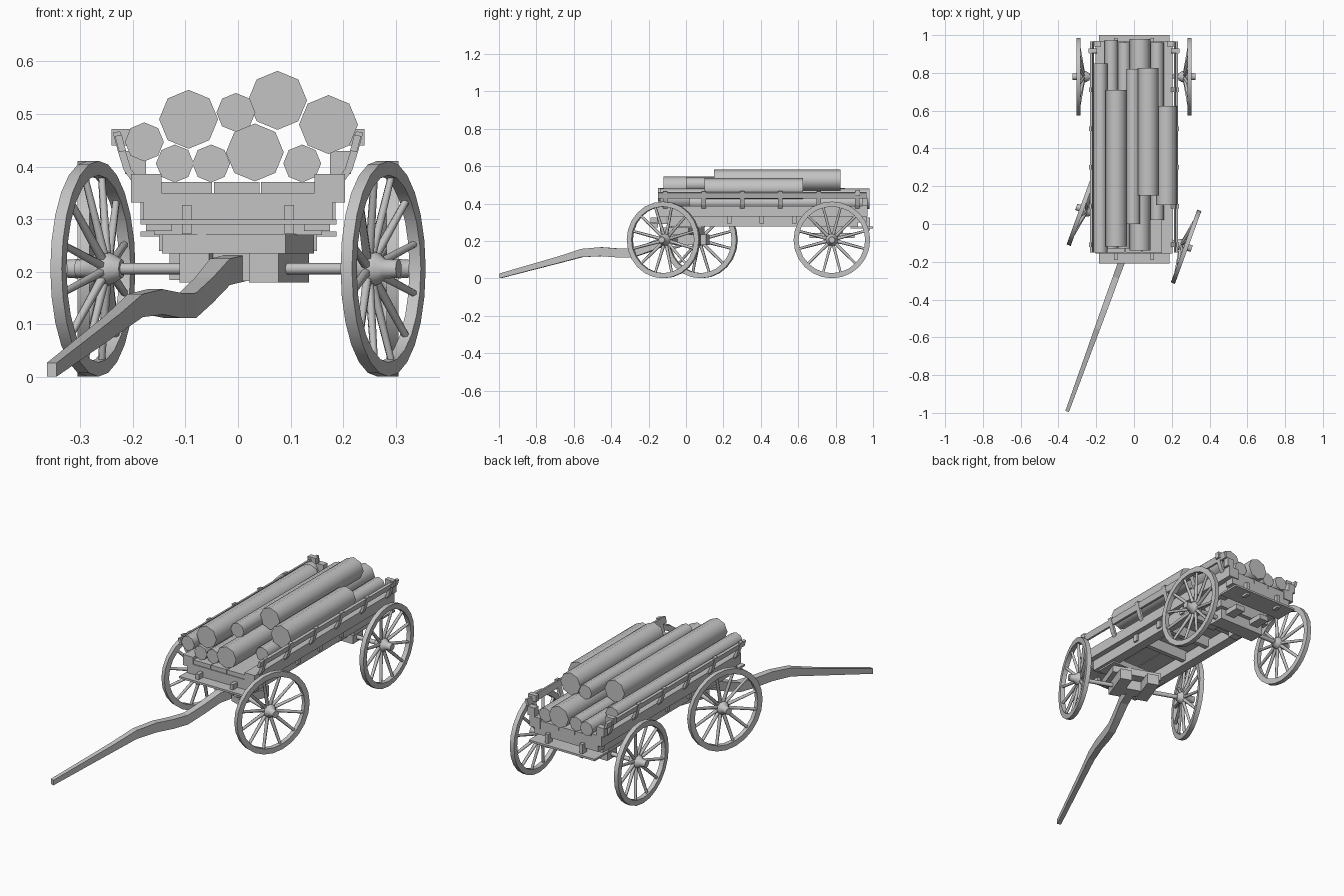
import bpy, bmesh, math
from mathutils import Matrix, Vector

cube = bpy.data.objects.get("Cube")
if cube:
    bpy.data.objects.remove(cube, do_unlink=True)

wood = bpy.data.materials.new("plain_grey_wood")
wood.use_nodes = True
GREY = (0.55, 0.55, 0.55, 1)
wood.diffuse_color = GREY
wood.node_tree.nodes["Principled BSDF"].inputs["Base Color"].default_value = GREY

# Steered front carriage: turned about its pivot
STEER = Matrix.Translation((0, -0.02, 0)) @ Matrix.Rotation(math.radians(-20), 4, 'Z')
REAR = Matrix.Translation((0, 0.78, 0))
HERE = Matrix.Identity(4)
AXLE_Z = 0.206


def finish(name, bm, matrix=HERE, smooth=None):
    bm.transform(matrix)
    bmesh.ops.recalc_face_normals(bm, faces=bm.faces)
    mesh = bpy.data.meshes.new(name)
    bm.to_mesh(mesh)
    bm.free()
    mesh.materials.append(wood)
    ob = bpy.data.objects.new(name, mesh)
    bpy.context.collection.objects.link(ob)
    if smooth:
        bpy.ops.object.select_all(action='DESELECT')
        ob.select_set(True)
        bpy.context.view_layer.objects.active = ob
        bpy.ops.object.shade_smooth_by_angle(angle=math.radians(smooth))
    return ob


def box(name, x, y, z, matrix=HERE):
    bm = bmesh.new()
    bmesh.ops.create_cube(bm, size=1)
    for v in bm.verts:
        v.co = [r[0] if c < 0 else r[1] for c, r in zip(v.co, (x, y, z))]
    return finish(name, bm, matrix)


def pair(name, x, y, z, matrix=HERE):
    box(name + "_left", x, y, z, matrix)
    box(name + "_right", (-x[1], -x[0]), y, z, matrix)


def rod(bm, a, b, r1, r2, sides):
    a, b = Vector(a), Vector(b)
    turn = (b - a).to_track_quat('Z', 'Y').to_matrix().to_4x4()
    bmesh.ops.create_cone(bm, cap_ends=True, segments=sides, radius1=r1, radius2=r2,
                          depth=(b - a).length,
                          matrix=Matrix.Translation((a + b) / 2) @ turn)


def loft(bm, rings, closed=False):
    """Skin a list of equal point rings; cap the ends unless closed."""
    loops = [[bm.verts.new(p) for p in ring] for ring in rings]
    n = len(loops[0])
    for a, b in zip(loops, loops[1:] + (loops[:1] if closed else [])):
        for i in range(n):
            j = (i + 1) % n
            bm.faces.new((a[i], a[j], b[j], b[i]))
    if not closed:
        bm.faces.new(loops[0])
        bm.faces.new(loops[-1])


def lathe(bm, profile, sides, closed=False):
    """Turn (x, radius) points around the x axis."""
    rings = []
    for x, r in profile:
        rings.append([(x, r * math.sin(i * math.tau / sides), r * math.cos(i * math.tau / sides))
                      for i in range(sides)])
    loft(bm, rings, closed)


# Dished spoked wheels
def wheel(name, side, base):
    matrix = base @ Matrix.Translation((0, 0, AXLE_Z)) @ Matrix.Rotation(0 if side > 0 else math.pi, 4, 'Z')
    bm = bmesh.new()
    lathe(bm, [(0.282, 0.205), (0.305, 0.205), (0.305, 0.178), (0.282, 0.178)], 24, True)
    finish(name + "_rim", bm, matrix, 30)
    bm = bmesh.new()
    lathe(bm, [(0.235, 0.018), (0.25, 0.027), (0.268, 0.034), (0.285, 0.03),
               (0.297, 0.019), (0.325, 0.017)], 12)
    finish(name + "_hub", bm, matrix, 40)
    bm = bmesh.new()
    for i in range(12):
        a = (i + 0.5) * math.tau / 12
        s, c = math.sin(a), math.cos(a)
        rod(bm, (0.268, 0.025 * s, 0.025 * c), (0.293, 0.182 * s, 0.182 * c), 0.009, 0.007, 6)
    finish(name + "_spokes", bm, matrix, 65)


for label, base in (("front", STEER), ("rear", REAR)):
    wheel(label + "_wheel_left", 1, base)
    wheel(label + "_wheel_right", -1, base)
    bm = bmesh.new()
    rod(bm, (-0.26, 0, AXLE_Z), (0.26, 0, AXLE_Z), 0.011, 0.011, 8)
    finish(label + "_axle", bm, base, 50)

# Front carriage
box("front_bolster", (-0.125, 0.125), (-0.08, 0.08), (0.235, 0.272), STEER)
pair("hound", (0.04, 0.1), (-0.05, 0.12), (0.18, 0.235), STEER)
box("front_axle_block", (-0.1, 0.1), (-0.03, 0.03), (0.183, 0.235), STEER)

# Bent tongue: distance, height, thickness, width
bm = bmesh.new()
rings = []
for s, z, h, w in ((-0.02, 0.21, 0.05, 0.04), (0.1, 0.2, 0.05, 0.04), (0.19, 0.165, 0.048, 0.036),
                   (0.28, 0.136, 0.048, 0.034), (0.36, 0.136, 0.048, 0.034), (0.46, 0.143, 0.048, 0.032),
                   (0.57, 0.136, 0.044, 0.03), (0.7, 0.1, 0.036, 0.026), (1.035, 0.014, 0.026, 0.02)):
    rings.append([(-w / 2, -s, z - h / 2), (w / 2, -s, z - h / 2),
                  (w / 2, -s, z + h / 2), (-w / 2, -s, z + h / 2)])
loft(bm, rings)
finish("tongue", bm, STEER)

# Rear carriage
box("rear_axle_block", (-0.13, 0.13), (0.74, 0.82), (0.185, 0.24))
box("rear_bolster", (-0.15, 0.15), (0.72, 0.84), (0.24, 0.3))
pair("rear_brace", (0.05, 0.1), (0.66, 0.9), (0.215, 0.242))

# Bed: floor planks, side beams, sills and cross pieces
for i, (a, b) in enumerate(((-0.145, -0.049), (-0.046, 0.041), (0.044, 0.145))):
    box(f"floor_plank_{i + 1}", (a, b), (-0.15, 0.965), (0.35, 0.371))
pair("side_beam", (0.145, 0.203), (-0.155, 0.97), (0.332, 0.386))
pair("sill", (0.125, 0.175), (-0.1, 0.92), (0.278, 0.335))
for y in (-0.13, 0.94):
    box("end_crosspiece", (-0.18, 0.18), (y - 0.025, y + 0.025), (0.3, 0.35))
for y in (0.23, 0.405, 0.58):
    box("bed_crosspiece", (-0.185, 0.185), (y - 0.012, y + 0.012), (0.295, 0.35))
box("bed_bolster", (-0.16, 0.16), (-0.08, 0.04), (0.27, 0.3))

# End steps with brackets
box("front_step", (-0.185, 0.187), (-0.21, -0.1), (0.29, 0.3))
box("rear_step", (-0.185, 0.187), (0.88, 1.0), (0.267, 0.277))
pair("front_bracket", (0.088, 0.106), (-0.19, -0.15), (0.272, 0.327))
pair("rear_bracket", (0.088, 0.106), (0.95, 0.985), (0.255, 0.325))

# Curved stakes and side rails
inner = [(0.185, 0.37), (0.203, 0.395), (0.214, 0.43), (0.224, 0.467)]
outer = [(x + 0.014, z - 0.002) for x, z in inner]
for side, label in ((1, "left"), (-1, "right")):
    for y in (-0.11, 0.095, 0.3, 0.505, 0.71, 0.915):
        bm = bmesh.new()
        loft(bm, [[(side * x, y + d, z) for x, z in pts] for pts, d in
                  ((inner + outer[::-1], -0.012), (inner + outer[::-1], 0.012))])
        finish("stake_" + label, bm)
    bm = bmesh.new()
    section = [(0.213, 0.43), (0.226, 0.428), (0.234, 0.458), (0.221, 0.461)]
    loft(bm, [[(side * x, y, z) for x, z in section] for y in (-0.15, 0.965)])
    finish("rail_" + label, bm)
pair("rail_end_block", (0.195, 0.24), (0.905, 0.93), (0.44, 0.472))
pair("rear_corner_block", (0.175, 0.215), (0.94, 0.97), (0.386, 0.43))

# Stacked logs: x, z, radius, front, back
logs = ((-0.178, 0.447, 0.037, -0.15, 0.85), (-0.094, 0.49, 0.056, -0.12, 0.71),
        (-0.004, 0.503, 0.037, 0, 0.82), (0.075, 0.526, 0.056, 0.15, 0.825),
        (0.172, 0.48, 0.056, 0.1, 0.625), (-0.12, 0.406, 0.036, -0.13, 0.975),
        (-0.051, 0.406, 0.036, -0.13, 0.96), (0.032, 0.427, 0.055, -0.14, 0.98),
        (0.122, 0.406, 0.036, 0.02, 0.96))
for i, (x, z, r, y0, y1) in enumerate(logs):
    bm = bmesh.new()
    rod(bm, (x, y0, z), (x, y1, z), r, r, 8)
    finish(f"log_{i + 1}", bm, HERE, 50)
